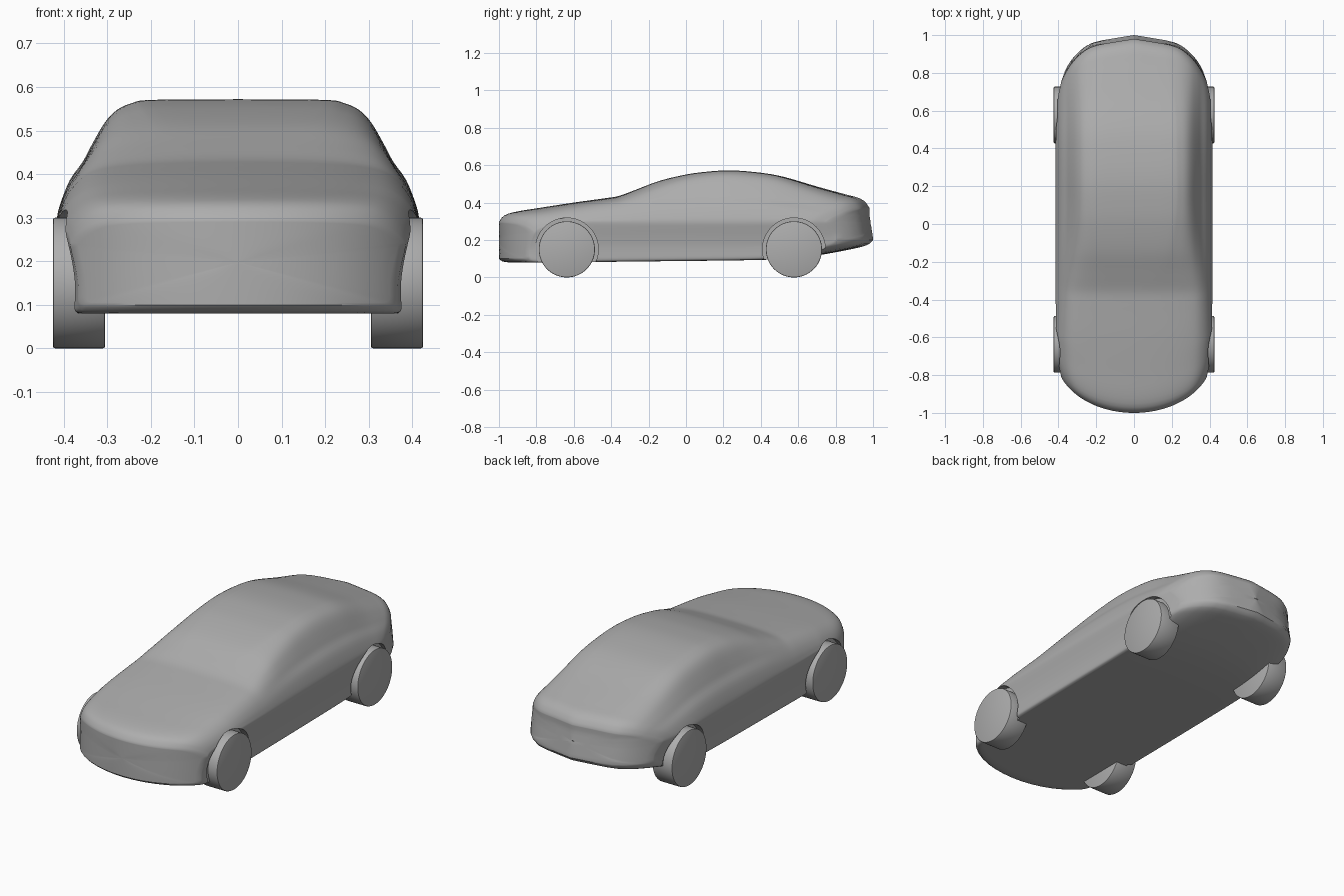
import bpy, bmesh, math

if "Cube" in bpy.data.objects:
    bpy.data.objects.remove(bpy.data.objects["Cube"])

paint = bpy.data.materials.new("plain grey")
paint.diffuse_color = (0.42, 0.42, 0.42, 1)
paint.use_nodes = True
paint.node_tree.nodes["Principled BSDF"].inputs["Base Color"].default_value = paint.diffuse_color


def curve(table):
    """Smooth function through (t, value) pairs."""
    n = len(table)

    def slope(i):
        a, b = table[max(i - 1, 0)], table[min(i + 1, n - 1)]
        return (b[1] - a[1]) / (b[0] - a[0])

    def f(t):
        t = min(max(t, table[0][0]), table[-1][0])
        i = next(j for j in range(n - 1) if t <= table[j + 1][0])
        (t0, v0), (t1, v1) = table[i], table[i + 1]
        h = t1 - t0
        u = (t - t0) / h
        return ((2*u**3 - 3*u**2 + 1) * v0 + (u**3 - 2*u**2 + u) * h * slope(i)
                + (3*u**2 - 2*u**3) * v1 + (u**3 - u**2) * h * slope(i + 1))
    return f


# Side profile, underside, half width and cabin amount along the car
top = curve([(-1, .295), (-.985, .32), (-.96, .337), (-.9, .353), (-.8, .369), (-.6, .4),
             (-.42, .425), (-.36, .435), (-.27, .468), (-.145, .515), (0, .55), (.1, .564),
             (.22, .572), (.35, .565), (.5, .543), (.71, .483), (.875, .438), (.925, .424),
             (.96, .402), (.98, .372)])
low = curve([(-1, .1), (-.985, .087), (-.94, .08), (0, .088), (.45, .095), (.6, .105),
             (.72, .122), (.9, .158), (.96, .178), (.98, .2)])
width = curve([(-1, .385), (-.9, .402), (-.7, .411), (-.3, .415), (.4, .415), (.7, .411),
               (.9, .402), (.98, .385)])
cabin = curve([(-1, 0), (-.4, 0), (-.3, .2), (-.1, .75), (.1, 1), (.3, 1), (.6, .95),
               (.9, .6), (.98, .35)])
rear_bow = curve([(0, 0), (.1, .016), (.2, .035), (.26, .062), (.33, .13), (.38, .22), (.42, .33)])

# Cross-section templates: (share of width, share of height)
LOWER = [(0, 0), (.45, 0), (.85, 0), (.925, .01), (.95, .06), (.952, .2), (.955, .4),
         (.972, .65), (.99, .85)]
CABIN = [(1, 0), (.985, .12), (.93, .33), (.86, .48), (.81, .62), (.74, .80), (.67, .91),
         (.58, .97), (.47, .995), (0, 1)]
HOOD = [(1, 0), (.988, .15), (.96, .35), (.91, .58), (.84, .77), (.75, .88), (.6, .945),
        (.4, .98), (.2, .995), (0, 1)]


def half_section(s):
    """Points from the floor centre round the side to the roof centre."""
    t, b, w, c = top(s), low(s), width(s), cabin(s)
    belt = min(.295, b + .7 * (t - b))
    pts = [(x * w, b + z * (belt - b)) for x, z in LOWER]
    pts += [((c * p[0] + (1 - c) * q[0]) * w,
             belt + (c * p[1] + (1 - c) * q[1]) * (t - belt)) for p, q in zip(CABIN, HOOD)]
    n = len(pts) - 1
    fx = curve([(i, p[0]) for i, p in enumerate(pts)])
    fz = curve([(i, p[1]) for i, p in enumerate(pts)])
    return [(max(fx(i / 3), 0), fz(i / 3)) for i in range(3 * n + 1)]


def bowed(s, x, z):
    """Round the nose and tail in plan, and lean the tail."""
    x = abs(x)
    front = max(0, (-s - .3) / .7) ** 1.5
    rear = max(0, (s - .3) / .68) ** 1.5
    y = s + front * .3 * (1 - math.sqrt(max(0, 1 - (x / .415) ** 2))) - rear * rear_bow(x)
    return y + rear * .02 * min(1, max(0, (.34 - z) / .13))


def finish(name, bm):
    bmesh.ops.recalc_face_normals(bm, faces=bm.faces)
    mesh = bpy.data.meshes.new(name)
    bm.to_mesh(mesh)
    bm.free()
    ob = bpy.data.objects.new(name, mesh)
    bpy.context.collection.objects.link(ob)
    ob.data.materials.append(paint)
    return ob


def smooth(ob, angle=35):
    bpy.ops.object.select_all(action='DESELECT')
    ob.select_set(True)
    bpy.context.view_layer.objects.active = ob
    bpy.ops.object.shade_smooth_by_angle(angle=math.radians(angle))


# Body: lofted stations, with shrinking rings closing the nose and tail
shrink = [.04, .2, .4, .6, .75, .87, .95]
stations = [(-1, k) for k in shrink]
stations += [(s, 1) for s in (-1, -.995, -.985, -.97, -.95, -.925)]
stations += [(-.9 + i * .025, 1) for i in range(73)]
stations += [(s, 1) for s in (.92, .935, .95, .962, .972, .98)]
stations += [(.98, k) for k in reversed(shrink)]
bm = bmesh.new()
rings = []
for s, k in stations:
    half = half_section(s)
    zc = (top(s) + low(s)) / 2
    loop = half + [(-x, z) for x, z in half[-2:0:-1]]
    ring = []
    for x, z in loop:
        x, z = x * k, zc + (z - zc) * k
        ring.append(bm.verts.new((x, bowed(s, x, z), z)))
    rings.append(ring)
for a, b in zip(rings, rings[1:]):
    for i in range(len(a)):
        j = (i + 1) % len(a)
        bm.faces.new((a[i], a[j], b[j], b[i]))
bm.faces.new(rings[0])
bm.faces.new(rings[-1])
body = finish("body", bm)


def cylinder(name, x, y, z, radius, depth, bevel=0):
    bm = bmesh.new()
    bmesh.ops.create_cone(bm, cap_ends=True, segments=64, radius1=radius, radius2=radius, depth=depth)
    if bevel:
        rims = [e for e in bm.edges if any(len(f.verts) > 4 for f in e.link_faces)]
        bmesh.ops.bevel(bm, geom=rims, offset=bevel, segments=2, affect='EDGES', profile=.5)
    ob = finish(name, bm)
    ob.rotation_euler = (0, math.pi / 2, 0)
    ob.location = (x, y, z)
    return ob


# Wheels and shallow wheel arches
for end, y in (("front", -.637), ("rear", .577)):
    for side, sx in (("right", 1), ("left", -1)):
        wheel = cylinder(f"{end}_{side}_wheel", sx * .365, y, .15, .15, .12, .005)
        smooth(wheel)
        cutter = cylinder(f"{end}_{side}_arch_cutter", sx * .47, y, .15, .168, .2)
        cutter.hide_render = True
        cutter.hide_set(True)
        cut = body.modifiers.new("arch", 'BOOLEAN')
        cut.operation = 'DIFFERENCE'
        cut.solver = 'EXACT'
        cut.object = cutter

# Bake the arch cuts, then smooth
bpy.context.view_layer.objects.active = body
for m in list(body.modifiers):
    bpy.ops.object.modifier_apply(modifier=m.name)
smooth(body)
